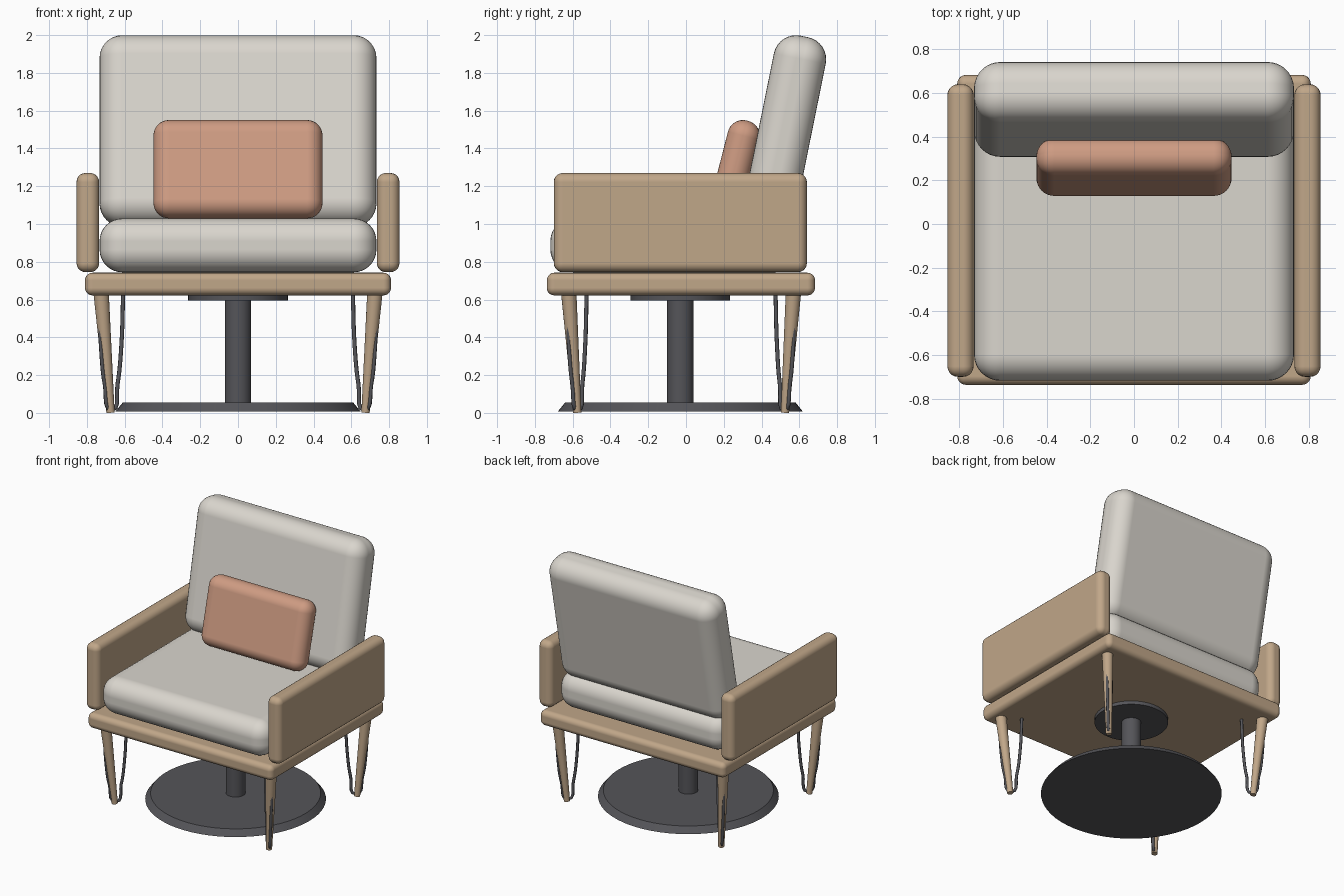
import bpy, math
from mathutils import Vector

if "Cube" in bpy.data.objects:
    bpy.data.objects.remove(bpy.data.objects["Cube"])


def material(name, rgb):
    m = bpy.data.materials.new(name)
    m.diffuse_color = (*rgb, 1)
    m.use_nodes = True
    m.node_tree.nodes["Principled BSDF"].inputs["Base Color"].default_value = m.diffuse_color
    return m


CREAM = material("cream fabric", (0.70, 0.67, 0.615))
CLAY = material("terracotta fabric", (0.62, 0.33, 0.225))
WOOD = material("light wood", (0.53, 0.385, 0.25))
METAL = material("charcoal metal", (0.09, 0.09, 0.10))
CY = -0.03  # front-to-back centre of the frame and base


def finish(name, mat, angle=35):
    ob = bpy.context.object
    ob.name = name
    ob.data.materials.append(mat)
    bpy.ops.object.shade_smooth_by_angle(angle=math.radians(angle))
    return ob


def rounded_box(name, mat, size, centre, radius, tilt=0.0, segments=5):
    bpy.ops.mesh.primitive_cube_add(size=1, location=centre)
    ob = bpy.context.object
    ob.scale = size
    bpy.ops.object.transform_apply(location=False, rotation=False, scale=True)
    ob.rotation_euler.x = -tilt
    bev = ob.modifiers.new("rounding", "BEVEL")
    bev.width = radius
    bev.segments = segments
    bev.limit_method = 'ANGLE'
    bev.harden_normals = True
    return finish(name, mat, 60)


def cone(name, mat, r_low, r_high, low, high, sides):
    low, high = Vector(low), Vector(high)
    axis = high - low
    bpy.ops.mesh.primitive_cone_add(vertices=sides, radius1=r_low, radius2=r_high,
                                    depth=axis.length, location=(low + high) / 2)
    bpy.context.object.rotation_euler = axis.to_track_quat('Z', 'Y').to_euler()
    return finish(name, mat)


def rod(name, mat, points, radius):
    cu = bpy.data.curves.new(name, 'CURVE')
    cu.dimensions = '3D'
    cu.bevel_depth = radius
    cu.bevel_resolution = 2
    cu.resolution_u = 5
    cu.use_fill_caps = True
    sp = cu.splines.new('BEZIER')
    sp.bezier_points.add(len(points) - 1)
    for bp, p in zip(sp.bezier_points, points):
        bp.co = p
        bp.handle_left_type = bp.handle_right_type = 'AUTO'
    cu.materials.append(mat)
    ob = bpy.data.objects.new(name, cu)
    bpy.context.collection.objects.link(ob)


# wooden platform and side panels
rounded_box("seat_frame", WOOD, (1.62, 1.42, 0.12), (0, -0.027, 0.682), 0.04)
for side, sx in (("left", -1), ("right", 1)):
    rounded_box("arm_panel_" + side, WOOD, (0.12, 1.34, 0.525),
                (sx * 0.795, CY, 1.0075), 0.048)

# upholstery
rounded_box("seat_cushion", CREAM, (1.466, 1.31, 0.285), (0, -0.063, 0.887), 0.12, segments=8)
rounded_box("back_cushion", CREAM, (1.466, 0.28, 1.02), (0, 0.525, 1.493), 0.12, 0.2, 8)
rounded_box("lumbar_pillow", CLAY, (0.895, 0.172, 0.53), (0, 0.26, 1.29), 0.082, 0.25, 8)

# swivel pedestal
cone("base_disc", METAL, 0.648, 0.61, (0, CY, 0.008), (0, CY, 0.055), 64)
cone("post", METAL, 0.07, 0.07, (0, CY, 0.05), (0, CY, 0.61), 32)
cone("mount_plate", METAL, 0.264, 0.264, (0, CY, 0.595), (0, CY, 0.625), 48)

# tapered legs with hairpin rods: (x, distance from centre in y, z)
HAIRPIN = [(0.608, 0.500, 0.63), (0.618, 0.508, 0.35), (0.638, 0.523, 0.15),
           (0.668, 0.546, 0.015), (0.705, 0.575, 0.15), (0.722, 0.590, 0.30),
           (0.735, 0.600, 0.63)]
for side, sx in (("left", -1), ("right", 1)):
    for end, sy in (("front", -1), ("back", 1)):
        cone(f"leg_{end}_{side}", WOOD, 0.022, 0.041,
             (sx * 0.675, CY + 0.004 + sy * 0.55, 0.002),
             (sx * 0.725, CY + 0.004 + sy * 0.595, 0.64), 20)
        rod(f"hairpin_{end}_{side}", METAL,
            [(sx * x, CY + 0.004 + sy * y, z) for x, y, z in HAIRPIN], 0.011)
